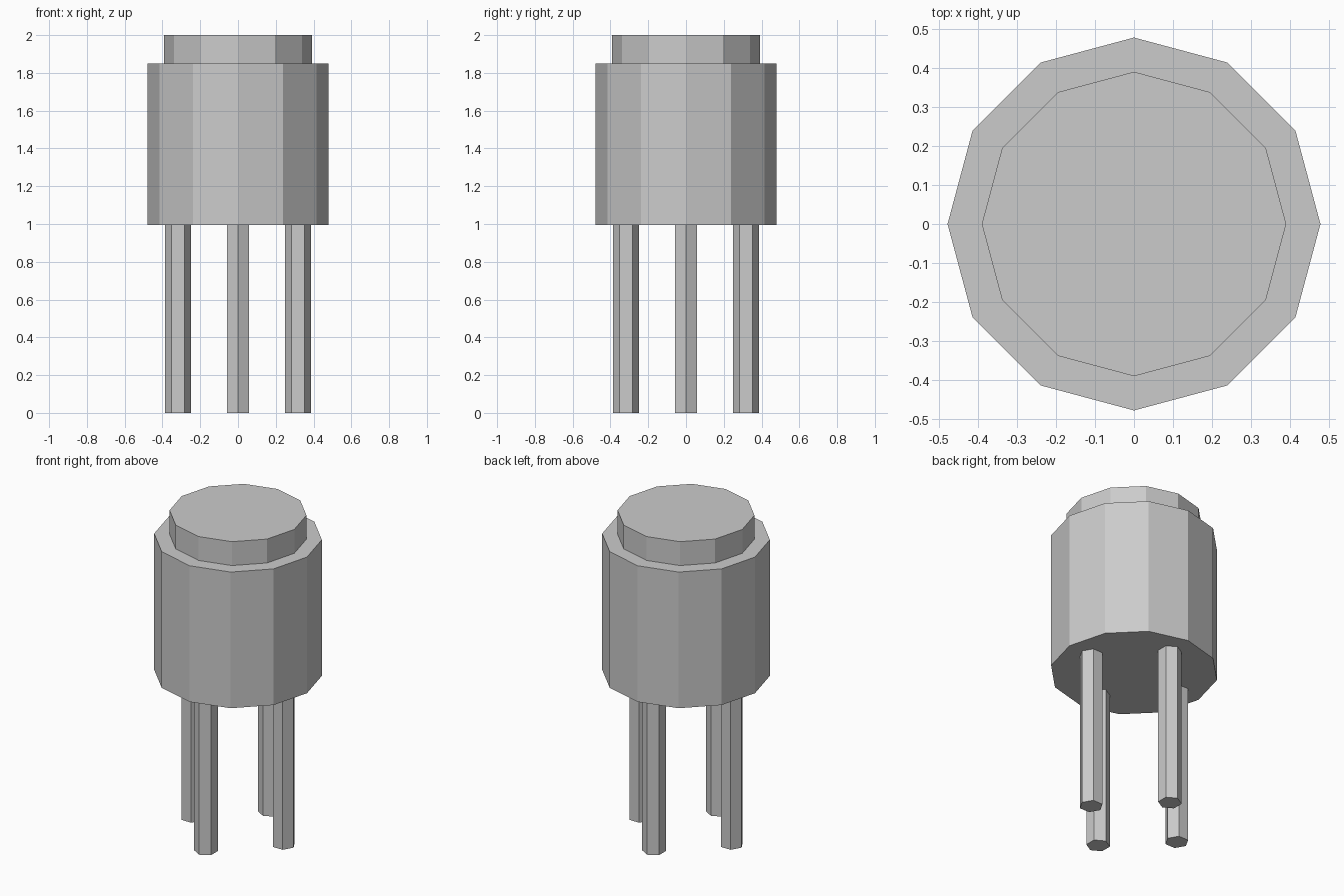
import bpy
from math import cos, sin, pi

if "Cube" in bpy.data.objects:
    bpy.data.objects.remove(bpy.data.objects["Cube"], do_unlink=True)

# Single grey finish
GREY = (0.6, 0.6, 0.6, 1.0)
grey = bpy.data.materials.new("plain grey")
grey.use_nodes = True
grey.diffuse_color = GREY
grey.node_tree.nodes["Principled BSDF"].inputs["Base Color"].default_value = GREY


def prism(name, sides, radius, bottom, top, x=0, y=0, turn=0):
    """Upright flat-shaded prism with a corner on its own +x axis."""
    bpy.ops.mesh.primitive_cylinder_add(
        vertices=sides, radius=radius, depth=top - bottom,
        location=(x, y, (bottom + top) / 2), rotation=(0, 0, turn))
    obj = bpy.context.object
    obj.name = name
    obj.data.materials.append(grey)
    return obj


# Twelve-sided body and raised cap
prism("body", 12, 0.479, 0.995, 1.85)
prism("cap", 12, 0.391, 1.85, 2.0)

# Four hexagonal legs, each with a flat side facing outward
for i, side in enumerate(("left", "back", "right", "front")):
    angle = i * pi / 2
    prism(side + "_leg", 6, 0.068, 0, 0.995,
          0.318 * cos(angle), 0.318 * sin(angle), angle + pi / 2)
